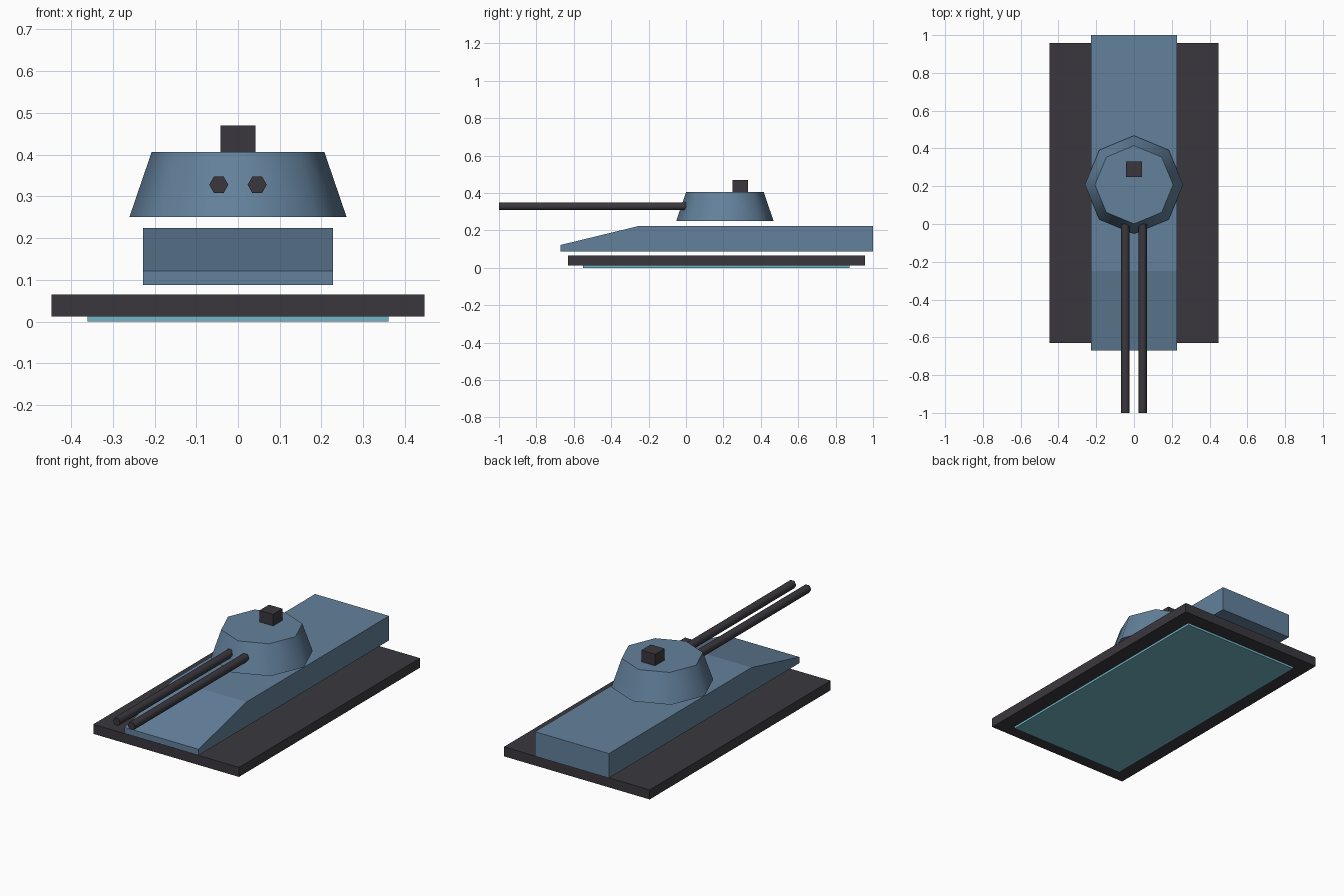
import bpy
import bmesh
from math import radians
from mathutils import Matrix

cube = bpy.data.objects.get("Cube")
if cube:
    bpy.data.objects.remove(cube, do_unlink=True)


def material(name, rgb):
    mat = bpy.data.materials.new(name)
    mat.use_nodes = True
    color = (*rgb, 1)
    mat.diffuse_color = color
    mat.node_tree.nodes["Principled BSDF"].inputs["Base Color"].default_value = color
    return mat


blue = material("steel blue", (0.125, 0.22, 0.33))
dark = material("charcoal", (0.042, 0.039, 0.047))
glow = material("hover cyan", (0.17, 0.47, 0.57))


def add_object(name, bm, mat, smooth_angle=None):
    bmesh.ops.recalc_face_normals(bm, faces=bm.faces)
    mesh = bpy.data.meshes.new(name)
    bm.to_mesh(mesh)
    bm.free()
    mesh.materials.append(mat)
    obj = bpy.data.objects.new(name, mesh)
    bpy.context.collection.objects.link(obj)
    if smooth_angle:
        bpy.ops.object.select_all(action="DESELECT")
        obj.select_set(True)
        bpy.context.view_layer.objects.active = obj
        bpy.ops.object.shade_smooth_by_angle(angle=radians(smooth_angle))
    return obj


def box(name, half_x, y, z, mat):
    """Box centred on x = 0, with (low, high) ranges in y and z."""
    bm = bmesh.new()
    centre = (0, sum(y) / 2, sum(z) / 2)
    size = (half_x * 2, y[1] - y[0], z[1] - z[0])
    bmesh.ops.create_cube(bm, size=1, matrix=Matrix.LocRotScale(centre, None, size))
    return add_object(name, bm, mat)


def cone(name, sides, r1, r2, depth, matrix, mat, smooth_angle):
    bm = bmesh.new()
    bmesh.ops.create_cone(bm, cap_ends=True, segments=sides, radius1=r1,
                          radius2=r2, depth=depth, matrix=matrix)
    return add_object(name, bm, mat, smooth_angle)


# Hover base and the glowing plate under it
box("hover_plate", 0.36, (-0.55, 0.875), (0, 0.012), glow)
box("hover_base", 0.447, (-0.63, 0.957), (0.012, 0.065), dark)

# Hull: side profile with a sloped nose, extruded across x
profile = [(-0.67, 0.088), (-0.67, 0.122), (-0.25, 0.224), (1, 0.224), (1, 0.088)]
bm = bmesh.new()
side = bm.faces.new([bm.verts.new((-0.227, y, z)) for y, z in profile])
extruded = bmesh.ops.extrude_face_region(bm, geom=[side], use_keep_orig=True)
verts = [v for v in extruded["geom"] if isinstance(v, bmesh.types.BMVert)]
bmesh.ops.translate(bm, verts=verts, vec=(0.454, 0, 0))
add_object("hull", bm, blue)

# Turret: tapered octagon with corners on the axes
cone("turret", 8, 0.26, 0.207, 0.155,
     Matrix.Translation((0, 0.208, 0.3285)), blue, 60)

# Hatch on the turret roof
box("hatch", 0.042, (0.248, 0.331), (0.405, 0.47), dark)

# Twin hexagonal barrels, corners pointing sideways
for label, sign in (("left", 1), ("right", -1)):
    matrix = (Matrix.Translation((sign * 0.046, -0.5, 0.328))
              @ Matrix.Rotation(radians(90), 4, "X")
              @ Matrix.Rotation(radians(30), 4, "Z"))
    barrel = cone(label + "_barrel", 6, 0.023, 0.023, 1, matrix, dark, 65)
    # Corner alignment check: turn so a vertex lies on the x axis
    if max(v.co.x for v in barrel.data.vertices) - sign * 0.046 < 0.0225:
        centre = Matrix.Translation((sign * 0.046, 0, 0.328))
        barrel.data.transform(centre @ Matrix.Rotation(radians(30), 4, "Y")
                              @ centre.inverted())
